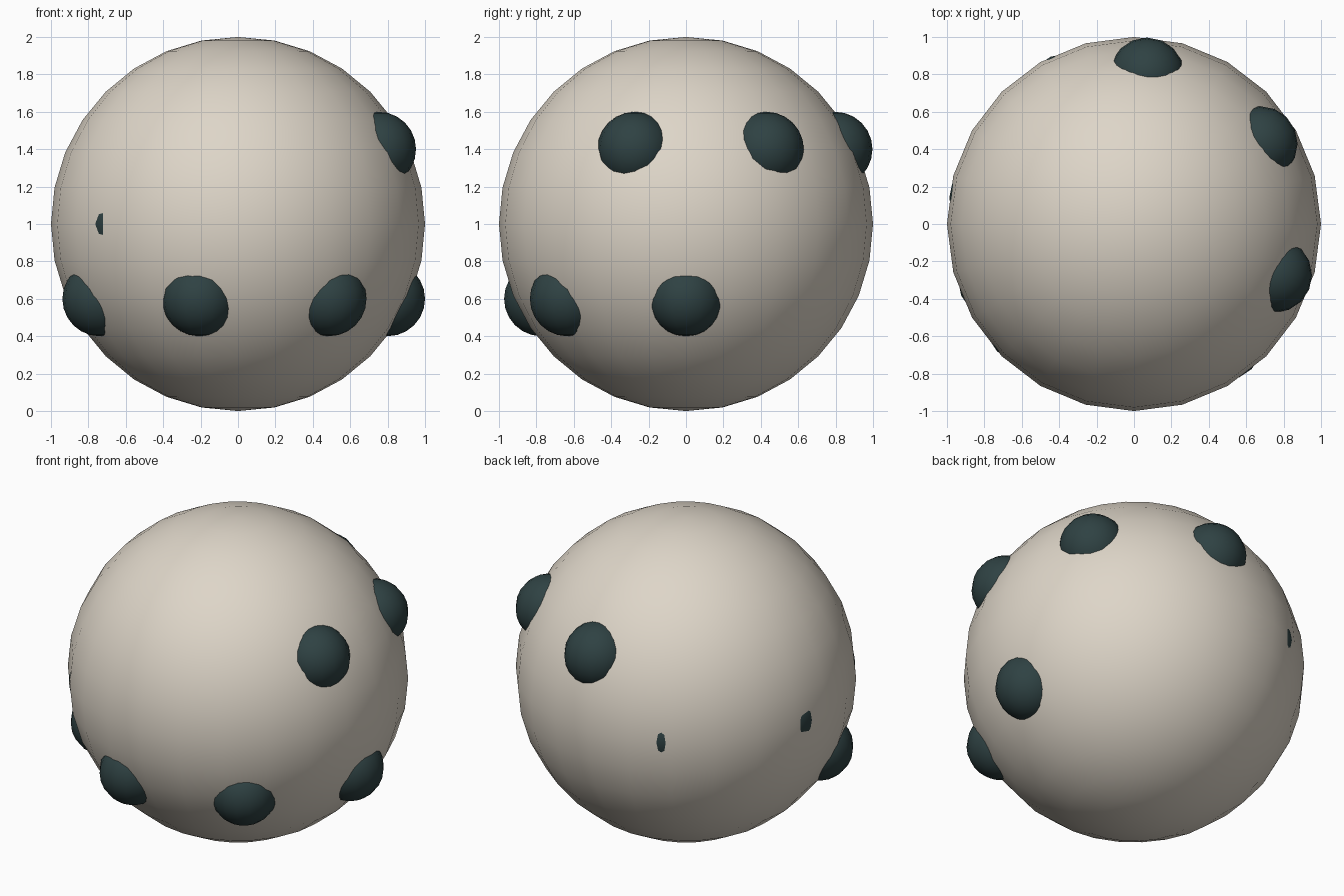
import bpy, bmesh, math

if "Cube" in bpy.data.objects:
    bpy.data.objects.remove(bpy.data.objects["Cube"])


def material(name, rgb):
    m = bpy.data.materials.new(name)
    m.diffuse_color = (*rgb, 1.0)
    m.use_nodes = True
    m.node_tree.nodes["Principled BSDF"].inputs["Base Color"].default_value = m.diffuse_color
    return m


def ball(name, segments, rings, radius, location, mat):
    mesh = bpy.data.meshes.new(name)
    bm = bmesh.new()
    bmesh.ops.create_uvsphere(bm, u_segments=segments, v_segments=rings, radius=radius)
    for f in bm.faces:
        f.smooth = True
    bm.to_mesh(mesh)
    bm.free()
    mesh.materials.append(mat)
    obj = bpy.data.objects.new(name, mesh)
    obj.location = location
    bpy.context.collection.objects.link(obj)
    return obj


cream = material("warm cream", (0.73, 0.67, 0.58))
slate = material("dark slate", (0.028, 0.054, 0.056))

# Main round body
ball("body", 24, 16, 1.0, (0, 0, 1), cream)

# Half-sunken bumps turned by the golden angle, cycling through three heights
for i in range(10):
    a = -i * math.radians(137.5)
    z = 1 + (i % 3 - 1) * 0.4
    ball(f"bump_{i + 1}", 16, 12, 0.2, (0.8 * math.cos(a), 0.8 * math.sin(a), z), slate)
